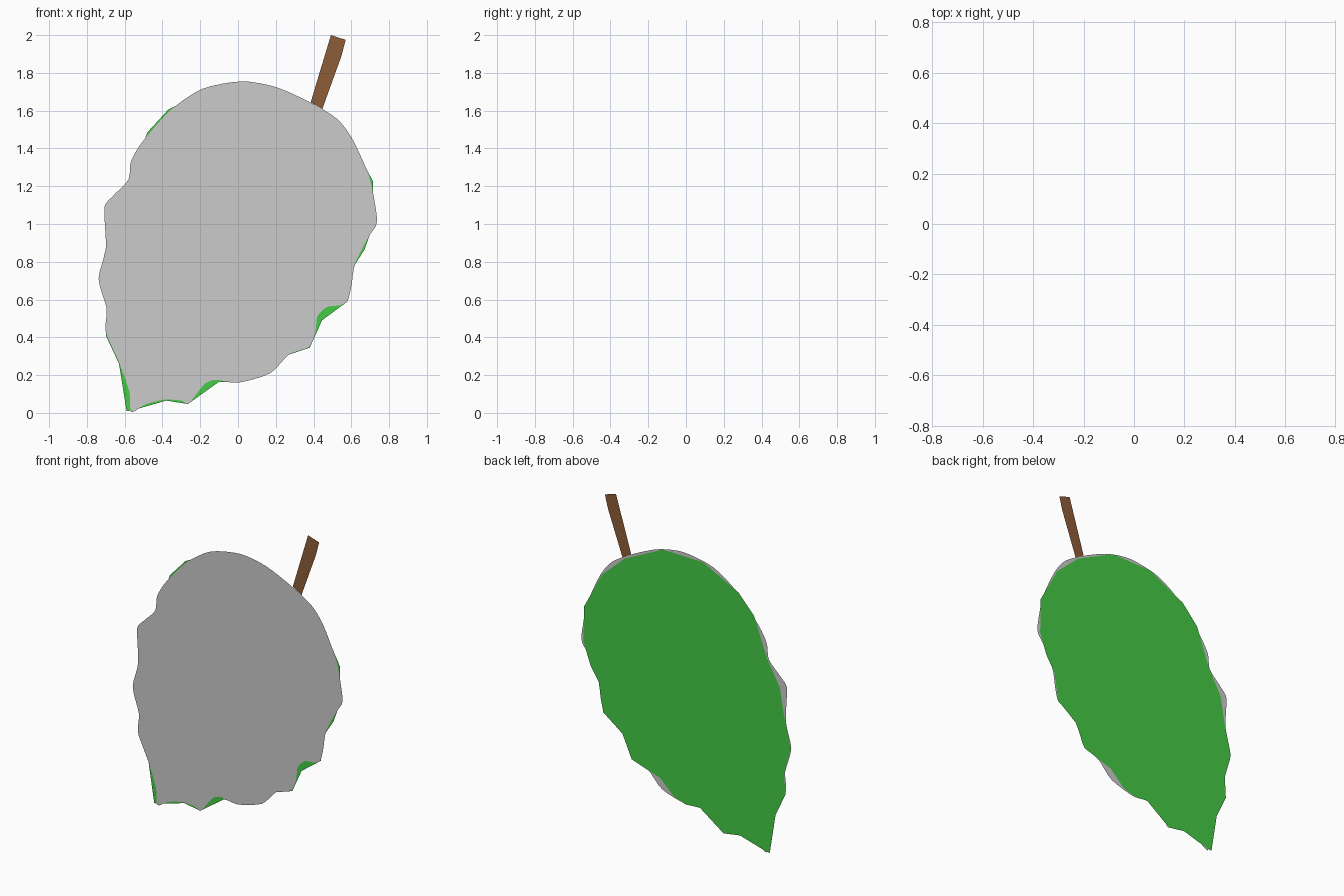
import bpy, bmesh
from mathutils import Vector


def material(name, color):
    m = bpy.data.materials.new(name)
    m.diffuse_color = (*color, 1)
    return m


def smooth_outline(pts, steps=4):
    """Closed Catmull-Rom curve through the points."""
    p = [Vector(q) for q in pts]
    n, out = len(p), []
    for i in range(n):
        a, b, c, d = p[i - 1], p[i], p[(i + 1) % n], p[(i + 2) % n]
        m0, m1 = (c - a) * 0.4, (d - b) * 0.4
        # keep tangents short next to short segments
        limit = (c - b).length
        m0, m1 = [m * min(1, limit / max(m.length, 1e-6)) for m in (m0, m1)]
        for k in range(steps):
            t = k / steps
            out.append((2*t**3 - 3*t**2 + 1) * b + (t**3 - 2*t**2 + t) * m0
                       + (3*t**2 - 2*t**3) * c + (t**3 - t**2) * m1)
    return out


def sheet(name, pts, y, facing, mat=None):
    """Flat cut-out in the xz plane, facing -y or +y."""
    bm = bmesh.new()
    face = bm.faces.new([bm.verts.new((x, y, z)) for x, z in pts])
    face.normal_update()
    if face.normal.y * facing < 0:
        face.normal_flip()
    bmesh.ops.triangulate(bm, faces=bm.faces[:])
    mesh = bpy.data.meshes.new(name)
    bm.to_mesh(mesh)
    bm.free()
    ob = bpy.data.objects.new(name, mesh)
    bpy.context.collection.objects.link(ob)
    if mat:
        mesh.materials.append(mat)
    return ob


# Grey front of the leaf: softly wavy outline
front = [(0.02, 1.755), (0.20, 1.725), (0.38, 1.645), (0.52, 1.56), (0.60, 1.46),
         (0.68, 1.29), (0.71, 1.19), (0.735, 1.04), (0.73, 0.99), (0.69, 0.93),
         (0.62, 0.79), (0.60, 0.67), (0.58, 0.595), (0.54, 0.57), (0.47, 0.56),
         (0.42, 0.51), (0.41, 0.43), (0.375, 0.35), (0.27, 0.31), (0.17, 0.21),
         (0.0, 0.16), (-0.12, 0.175), (-0.18, 0.15), (-0.26, 0.05), (-0.30, 0.065),
         (-0.39, 0.07), (-0.49, 0.045), (-0.565, 0.005), (-0.575, 0.11),
         (-0.63, 0.27), (-0.70, 0.43), (-0.695, 0.55), (-0.738, 0.71),
         (-0.70, 0.87), (-0.707, 1.09), (-0.66, 1.15), (-0.58, 1.235),
         (-0.567, 1.33), (-0.51, 1.43), (-0.36, 1.60), (-0.19, 1.715)]
sheet("leaf_front", smooth_outline(front), -0.002, -1)

# Green back of the leaf: straight-edged outline
back = [(0.16, 1.735), (-0.12, 1.73), (-0.37, 1.605), (-0.48, 1.485), (-0.57, 1.24),
        (-0.66, 1.08), (-0.69, 0.91), (-0.738, 0.71), (-0.69, 0.54), (-0.70, 0.41),
        (-0.63, 0.26), (-0.59, 0.01), (-0.565, 0.012), (-0.38, 0.065), (-0.265, 0.047),
        (-0.10, 0.165), (0.0, 0.16), (0.08, 0.185), (0.18, 0.28), (0.26, 0.305),
        (0.38, 0.345), (0.445, 0.49), (0.58, 0.59), (0.61, 0.77), (0.67, 0.865),
        (0.718, 1.0), (0.715, 1.225), (0.59, 1.46), (0.43, 1.605)]
sheet("leaf_back", back, 0.002, 1, material("green", (0.06, 0.6, 0.06)))

# Stem, a flat bent strip with a face on each side
stem = [(0.385, 1.645), (0.445, 1.605), (0.548, 1.89), (0.57, 1.975), (0.492, 2.0)]
sheet("stem", stem, 0.0, -1, material("brown", (0.27, 0.11, 0.04)))
